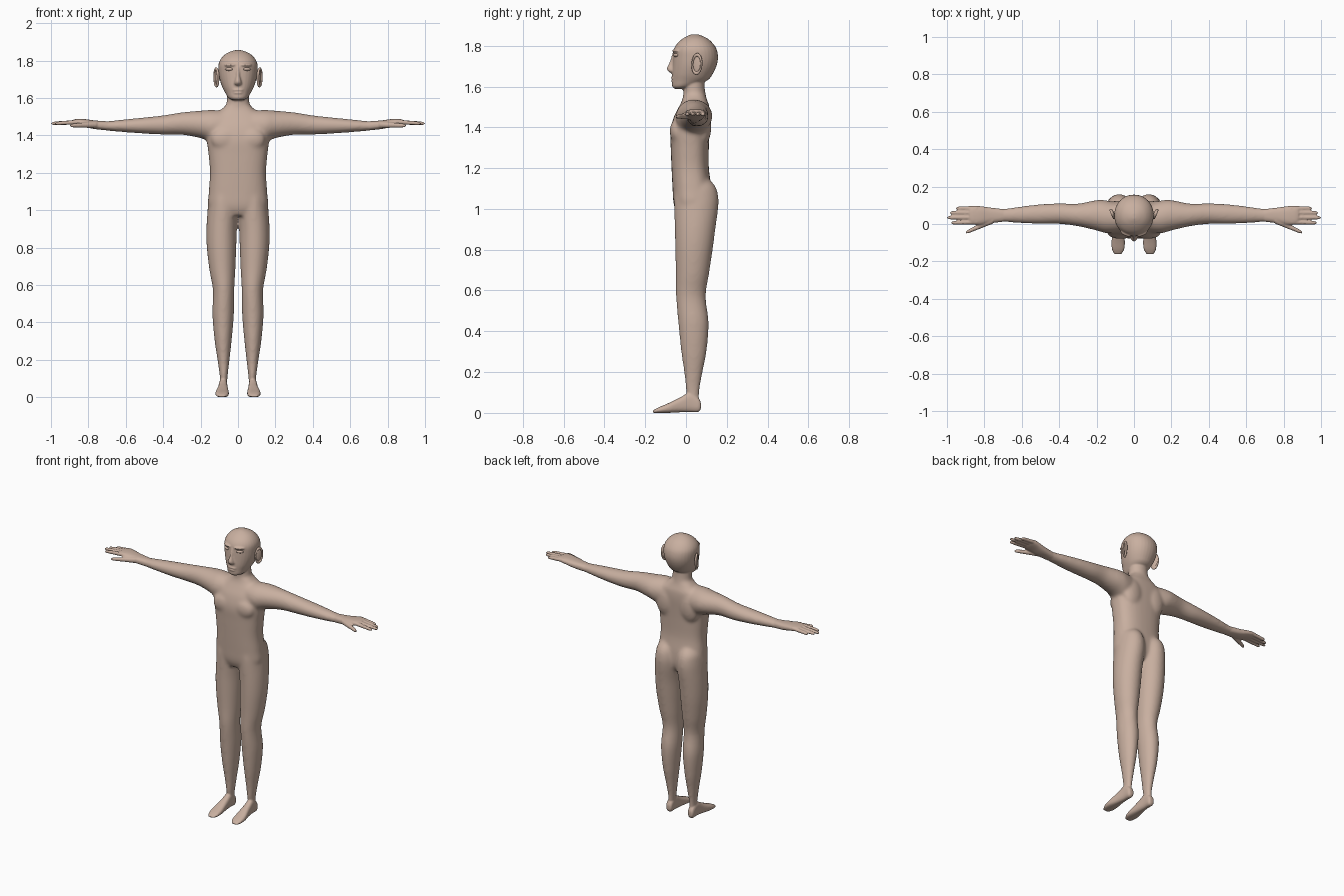
import bpy, bmesh, math
from mathutils import Vector, Matrix

cube = bpy.data.objects.get("Cube")
if cube:
    bpy.data.objects.remove(cube)

skin = bpy.data.materials.new("skin")
skin.use_nodes = True
SKIN = (0.58, 0.43, 0.35, 1)
skin.diffuse_color = SKIN
skin.node_tree.nodes["Principled BSDF"].inputs["Base Color"].default_value = SKIN
X, Y, Z = range(3)
SIDES = (1, -1)


def loft(bm, axis, rows, side=1, power=2.0, segs=32, steps=4):
    """Closed smooth tube; each row is (position, a_min, a_max, b_min, b_max)."""
    pts = [Vector(r) for r in rows]
    pts = [pts[0]] + pts + [pts[-1]]
    path = []
    for p, q, r, s in zip(pts, pts[1:], pts[2:], pts[3:]):
        for k in range(steps):
            t = k / steps
            path.append(q + (r - p) * (t / 2) + (p * 2 - q * 5 + r * 4 - s) * (t * t / 2)
                        + (q * 3 - p - r * 3 + s) * (t ** 3 / 2))
    path.append(pts[-1])
    rings = []
    for pos, a0, a1, b0, b1 in path:
        ring = []
        for i in range(segs):
            ang = math.tau * i / segs
            c, s = math.cos(ang), math.sin(ang)
            a = math.copysign(abs(c) ** (2 / power), c)
            b = math.copysign(abs(s) ** (2 / power), s)
            co = [(a0 + a1 + a * (a1 - a0)) / 2, (b0 + b1 + b * (b1 - b0)) / 2]
            co.insert(axis, pos)
            co[X] *= side
            ring.append(bm.verts.new(co))
        rings.append(ring)
    faces = [bm.faces.new(rings[0]), bm.faces.new(rings[-1])]
    for lo, hi in zip(rings, rings[1:]):
        for i in range(segs):
            j = (i + 1) % segs
            faces.append(bm.faces.new((lo[i], lo[j], hi[j], hi[i])))
    bmesh.ops.recalc_face_normals(bm, faces=faces)


def centred(rows):
    return [(z, -w, w, y0, y1) for z, w, y0, y1 in rows]


def ball(bm, loc, radii, turn=0):
    m = Matrix.Translation(loc) @ Matrix.Rotation(turn, 4, "Z") @ Matrix.Diagonal((*radii, 1))
    bmesh.ops.create_uvsphere(bm, u_segments=24, v_segments=14, radius=1, matrix=m)


def finger(bm, base, tip, r0, r1, side):
    base, tip = Vector(base), Vector(tip)
    rows = []
    for t, k in ((0, 1), (.5, 1), (.85, 1), (.96, .75), (1, .25)):
        p, r = base.lerp(tip, t), (r0 + (r1 - r0) * t) * k
        rows.append((p.x, p.y - r, p.y + r, p.z - r, p.z + r))
    loft(bm, X, rows, side, segs=14)


def make(name, bm, voxel=0, smooth=0):
    mesh = bpy.data.meshes.new(name)
    bm.to_mesh(mesh)
    bm.free()
    ob = bpy.data.objects.new(name, mesh)
    bpy.context.collection.objects.link(ob)
    mesh.materials.append(skin)
    bpy.ops.object.select_all(action="DESELECT")
    bpy.context.view_layer.objects.active = ob
    ob.select_set(True)
    if voxel:
        mod = ob.modifiers.new("merge", "REMESH")
        mod.mode, mod.voxel_size = "VOXEL", voxel
        bpy.ops.object.modifier_apply(modifier="merge")
        mod = ob.modifiers.new("soften", "SMOOTH")
        mod.factor, mod.iterations = 0.5, smooth
        bpy.ops.object.modifier_apply(modifier="soften")
    bpy.ops.object.shade_smooth()
    return ob


# torso and neck
bm = bmesh.new()
loft(bm, Z, centred([
    (.97, .10, -.04, .10), (1.02, .157, -.06, .125), (1.1, .156, -.066, .125),
    (1.2, .15, -.071, .112), (1.3, .158, -.075, .112), (1.38, .168, -.077, .115),
    (1.45, .17, -.06, .118), (1.5, .145, -.035, .115), (1.53, .10, -.02, .105),
    (1.56, .066, -.012, .095)]), power=2.5)
loft(bm, Z, centred([(1.48, .085, -.02, .11), (1.56, .064, -.014, .097),
                     (1.6, .06, -.015, .092), (1.66, .06, -.01, .09)]))

for side in SIDES:
    # shoulder blade and chest
    ball(bm, (side * .085, .085, 1.41), (.07, .04, .1))
    ball(bm, (side * .075, -.045, 1.38), (.07, .035, .06))
    # leg with buttock
    loft(bm, Z, [
        (.04, .06, .098, .01, .065), (.1, .056, .097, .0, .066), (.2, .045, .11, -.01, .082),
        (.3, .034, .125, -.024, .101), (.44, .022, .137, -.038, .112),
        (.57, .02, .134, -.049, .097), (.68, .014, .153, -.05, .113),
        (.8, .009, .167, -.053, .131), (.9, .006, .169, -.055, .144),
        (1.0, -.002, .163, -.058, .158), (1.06, .0, .157, -.058, .159),
        (1.11, .01, .148, -.05, .145), (1.15, .03, .12, -.02, .11)], side)
    # arm
    loft(bm, X, [
        (.04, -.04, .10, 1.38, 1.53), (.14, -.05, .125, 1.365, 1.536),
        (.2, -.035, .128, 1.385, 1.532), (.3, -.012, .109, 1.403, 1.523),
        (.4, .0, .111, 1.404, 1.507), (.5, .0, .106, 1.409, 1.496),
        (.6, .004, .095, 1.416, 1.486), (.7, .01, .082, 1.425, 1.476),
        (.77, .005, .086, 1.434, 1.476)], side)
base = make("body_base", bm, .008, 14)

# hands, feet and head are added to the softened body
bm = bmesh.new()
bm.from_mesh(base.data)
bpy.data.objects.remove(base)

for side in SIDES:
    # palm
    loft(bm, X, [
        (.7, .012, .08, 1.427, 1.475), (.77, .004, .088, 1.434, 1.48),
        (.82, -.004, .095, 1.446, 1.487), (.86, -.002, .096, 1.455, 1.488),
        (.88, .008, .088, 1.462, 1.484)], side, 2.5)
    # fingers and thumb
    for y0, y1, tip in ((.084, .084, .952), (.06, .06, .985), (.035, .034, 1), (.01, .006, .978)):
        finger(bm, (.84, y0, 1.473), (tip, y1, 1.463), .0125, .0095, side)
    finger(bm, (.755, .02, 1.457), (.9, -.046, 1.452), .019, .0095, side)
    # foot
    loft(bm, Y, [
        (.073, .066, .094, .02, .05), (.06, .058, .1, .004, .075), (.02, .057, .102, .004, .1),
        (-.03, .054, .108, .003, .075), (-.09, .049, .12, 0, .046),
        (-.135, .052, .118, 0, .027), (-.162, .068, .105, 0, .012)], side, 2.6)

# head
loft(bm, Z, centred([
    (1.588, .025, -.055, .0), (1.6, .05, -.067, .04), (1.63, .07, -.068, .105),
    (1.66, .085, -.068, .13), (1.7, .098, -.066, .149), (1.74, .104, -.064, .157),
    (1.78, .104, -.06, .151), (1.81, .091, -.044, .133), (1.835, .066, -.016, .106),
    (1.85, .035, .012, .075), (1.856, .01, .03, .055)]), power=2.1)
# nose
loft(bm, Z, centred([(1.765, .009, -.066, -.04), (1.72, .011, -.08, -.04),
                     (1.69, .018, -.094, -.04), (1.675, .021, -.088, -.04),
                     (1.665, .012, -.074, -.04)]), segs=16)
# lips and chin
ball(bm, (0, -.06, 1.642), (.031, .015, .006))
ball(bm, (0, -.06, 1.627), (.027, .014, .006))
ball(bm, (0, -.054, 1.606), (.028, .015, .012))
for side in SIDES:
    # brow
    ball(bm, (side * .044, -.05, 1.776), (.033, .014, .007), side * .4)
body = make("body", bm, .005, 3)

for side, label in ((1, "left"), (-1, "right")):
    # eye
    bm = bmesh.new()
    ball(bm, (side * .048, -.05, 1.754), (.022, .01, .009), side * .4)
    make(label + "_eye", bm)
    # ear: rounded rim around a thin shell, flared towards the back
    bm = bmesh.new()
    ball(bm, (0, 0, 0), (.008, .025, .047))
    rim, segs, tube = [], 32, 10
    for i in range(segs):
        a = math.tau * i / segs
        for j in range(tube):
            b = math.tau * j / tube
            r = 1 + .2 * math.cos(b)
            rim.append(bm.verts.new((.007 * math.sin(b) + .004, .024 * r * math.cos(a),
                                     .045 * r * math.sin(a) - .004 * math.cos(a))))
    for i in range(segs):
        for j in range(tube):
            k, n = (i + 1) % segs * tube, (j + 1) % tube
            bm.faces.new((rim[i * tube + j], rim[k + j], rim[k + n], rim[i * tube + n]))
    place = (Matrix.Translation((.112, .055, 1.71)) @ Matrix.Rotation(-.4, 4, "Z")
             @ Matrix.Rotation(-.12, 4, "X"))
    bm.transform(Matrix.Diagonal((side, 1, 1, 1)) @ place)
    bmesh.ops.recalc_face_normals(bm, faces=bm.faces)
    make(label + "_ear", bm)
